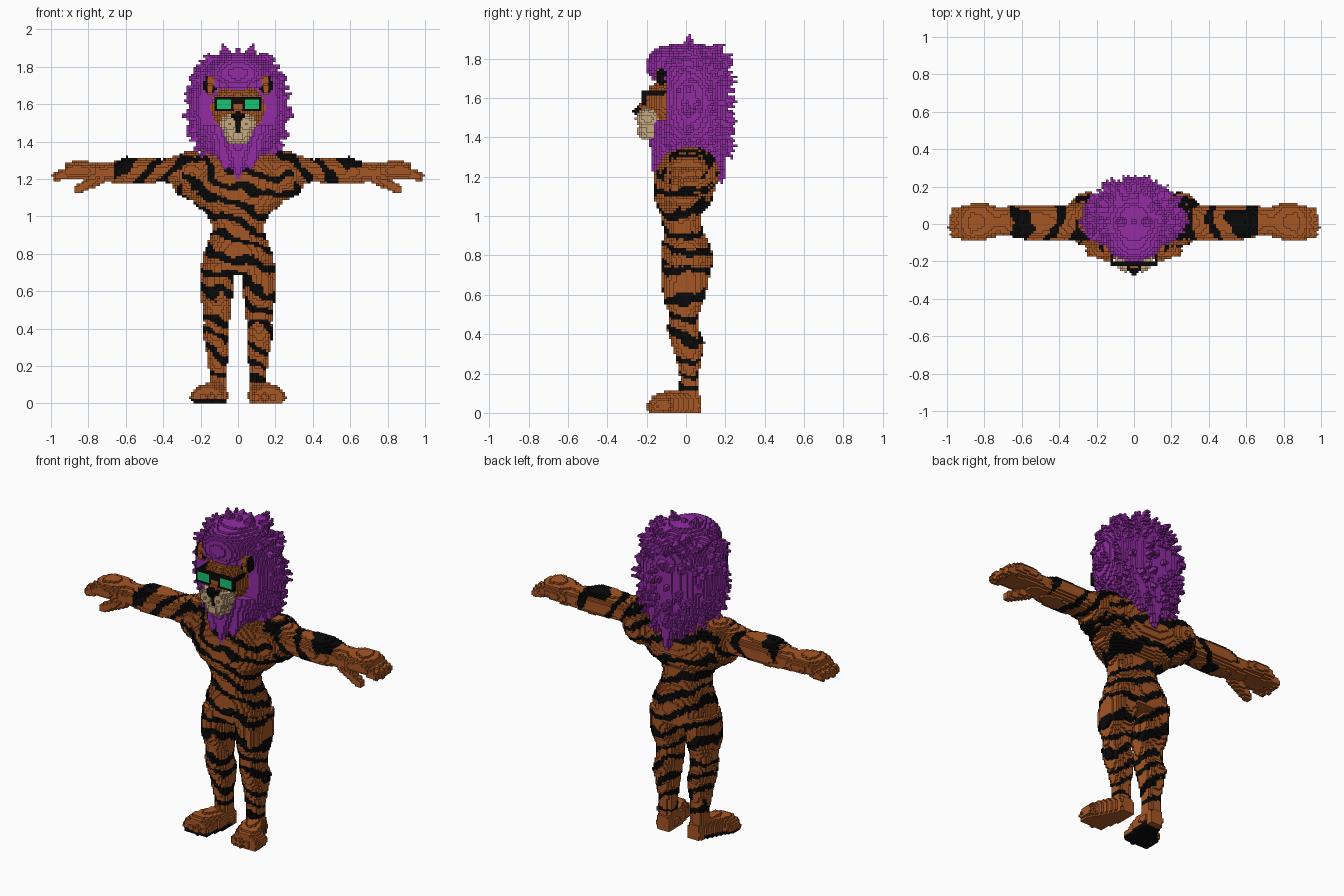
import bpy, bmesh, math, random
from mathutils import Vector, noise

if "Cube" in bpy.data.objects:
    bpy.data.objects.remove(bpy.data.objects["Cube"])

S = 0.0125            # block size
random.seed(4)
owner = {}            # cell -> (part, colour)

COLOURS = {"orange_fur": (0.38, 0.095, 0.018), "black": (0.003, 0.003, 0.003),
           "purple_hair": (0.29, 0.025, 0.37), "cream_fur": (0.58, 0.40, 0.22),
           "green_lens": (0.008, 0.55, 0.17)}
MATS = {}
for n, c in COLOURS.items():
    MATS[n] = bpy.data.materials.new(n)
    MATS[n].diffuse_color = (*c, 1)
NAMES = list(COLOURS)


# ---- block-filling helpers: each returns a set of grid cells ----
def fill(lo, hi, test):
    r = [range(math.floor(a / S), math.ceil(b / S) + 1) for a, b in zip(lo, hi)]
    return {(i, j, k) for i in r[0] for j in r[1] for k in r[2]
            if k >= 0 and test((i + .5) * S, (j + .5) * S, (k + .5) * S)}


def ball(c, r):
    return fill([a - b for a, b in zip(c, r)], [a + b for a, b in zip(c, r)],
                lambda *p: sum(((p[n] - c[n]) / r[n]) ** 2 for n in range(3)) <= 1)


def box(lo, hi):
    return fill(lo, hi, lambda *p: all(lo[n] < p[n] < hi[n] for n in range(3)))


def limb(a, b, ra, rb):
    """Tapered capsule from a to b."""
    a, b = Vector(a), Vector(b)
    d, m = b - a, max(ra, rb)

    def test(*p):
        p = Vector(p)
        t = min(1, max(0, (p - a).dot(d) / d.length_squared))
        return (p - a - d * t).length <= ra + (rb - ra) * t
    return fill([min(x, y) - m for x, y in zip(a, b)],
                [max(x, y) + m for x, y in zip(a, b)], test)


def section(rows, h):
    for p, q in zip(rows, rows[1:]):
        if p[0] <= h <= q[0]:
            t = (h - p[0]) / (q[0] - p[0])
            return [u + (v - u) * t for u, v in zip(p[1:], q[1:])]


def loft(axis, rows, power=2.2):
    """Oval sections (position, centre a, centre b, radius a, radius b) along an axis."""
    ia, ib = [n for n in range(3) if n != axis]
    lo, hi = [0] * 3, [0] * 3
    lo[axis], hi[axis] = rows[0][0], rows[-1][0]
    for ax, c in ((ia, 1), (ib, 2)):
        lo[ax] = min(r[c] - r[c + 2] for r in rows)
        hi[ax] = max(r[c] + r[c + 2] for r in rows)

    def test(*p):
        s = section(rows, p[axis])
        return s and abs((p[ia] - s[0]) / s[2]) ** power + abs((p[ib] - s[1]) / s[3]) ** power <= 1
    return fill(lo, hi, test)


def both(cells):
    return cells | {(-1 - i, j, k) for i, j, k in cells}


def paint(part, cells, colour):
    for c in cells:
        p = [(v + .5) * S for v in c]
        owner[c] = (part, colour(*p) if callable(colour) else colour)


# ---- stripe rule ----
def stripes(x, y, z):
    w = noise.noise(Vector((x * 5, y * 4, z * 5))) + .4 * noise.noise(Vector((x * 13, y * 13, z * 13)))
    if abs(x) > .66:
        return "orange_fur"
    if z < .11:
        return "black" if x < 0 and z < .03 and y < .04 else "orange_fur"
    if abs(x) > .3:
        phase = (abs(x) + .9 * (z - 1.24)) / .15 + .6 * w
    else:
        phase = (z + .35 * x) / .105 + .8 * w
    return "black" if math.sin(math.tau * phase) > .3 else "orange_fur"


# torso
paint("torso", loft(2, [(.69, 0, .01, .18, .115), (.8, 0, .005, .187, .135), (.86, 0, 0, .16, .12),
                        (.9, 0, -.008, .145, .107), (.96, 0, -.02, .14, .1), (1.01, 0, -.025, .165, .105),
                        (1.06, 0, -.015, .23, .14), (1.13, 0, -.008, .275, .155), (1.2, 0, 0, .285, .168),
                        (1.3, 0, .01, .25, .14), (1.36, 0, .02, .16, .1)]), stripes)
# legs
paint("legs", both(loft(2, [(.08, .108, .015, .048, .048), (.18, .108, .015, .048, .046),
                            (.28, .11, .015, .06, .066), (.36, .116, .01, .07, .086),
                            (.43, .114, -.018, .067, .08), (.5, .112, -.012, .075, .073),
                            (.58, .116, -.01, .086, .108), (.65, .116, -.005, .086, .115),
                            (.75, .1, .005, .095, .125)])), stripes)
# feet with toes
feet = loft(1, [(-.17, .165, .03, .075, .055), (-.13, .16, .04, .08, .065),
                (-.05, .13, .045, .073, .065), (.03, .108, .045, .053, .065), (.072, .103, .035, .04, .055)], 2.6)
for n in range(4):
    feet |= limb((.11 + n * .036, -.1, .04), (.10 + n * .043, -.172 + .012 * abs(n - 1), .032), .035, .028)
paint("feet", both(feet), stripes)
# arms with round shoulders
arm = ball((.245, .025, 1.22), (.12, .145, .13))
arm |= loft(0, [(.2, .02, 1.23, .12, .11), (.3, .01, 1.243, .1, .088), (.4, .008, 1.245, .092, .06),
                (.5, .006, 1.246, .094, .07), (.6, .01, 1.245, .09, .074), (.68, .015, 1.234, .078, .052),
                (.76, .016, 1.235, .075, .046)])
paint("arms", both(arm), stripes)
# hands, fingers and thumbs
hand = loft(0, [(.72, .016, 1.234, .072, .044), (.8, .014, 1.245, .098, .05),
                (.87, .008, 1.25, .1, .05), (.93, .005, 1.24, .085, .04)])
for y in (-.06, -.015, .03, .072):
    hand |= limb((.87, y, 1.25), (.976 - abs(y) * .25, y * .9, 1.213), .03, .023)
hand |= limb((.74, -.035, 1.205), (.855, -.055, 1.145), .034, .024)
paint("hands", both(hand), "orange_fur")

# mane: body, beard, back locks
MANE = [(1.27, 0, .03, .11, .16), (1.36, 0, .02, .2, .18), (1.45, 0, .02, .24, .19), (1.55, 0, .02, .262, .19),
        (1.65, 0, .02, .258, .19), (1.75, 0, .01, .225, .185), (1.83, 0, .01, .155, .15), (1.88, 0, 0, .07, .08)]
mane = loft(2, MANE, 2)
mane |= limb((0, -.08, 1.42), (0, -.155, 1.21), .12, .014)
mane |= both(limb((.09, -.07, 1.42), (.07, -.14, 1.27), .08, .015))
mane |= limb((0, .12, 1.4), (0, .18, 1.18), .1, .015)
mane |= both(limb((.1, .11, 1.42), (.08, .17, 1.25), .09, .012))
# outline spikes
for x, z in ((.08, 1.915), (.16, 1.87), (.215, 1.79), (.255, 1.73), (.285, 1.655),
             (.3, 1.535), (.275, 1.43), (.235, 1.36)):
    mane |= both(limb((x * .7, .01, 1.55 + (z - 1.55) * .75), (x, .015, z), .06, .006))
mane |= limb((0, 0, 1.8), (0, .02, 1.89), .05, .008)
# tufts over the sides and back
for n in range(170):
    z, a = random.uniform(1.32, 1.84), math.radians(random.uniform(-25, 205))
    cx, cy, rx, ry = section(MANE, z)
    ux, uy = math.cos(a), math.sin(a)
    out = random.uniform(.02, .042) + .02 * max(0, uy)
    tip = (ux * (rx + out * .8), min(.262, cy + uy * (ry + out)), z + (z - 1.6) * .15)
    mane |= limb((ux * rx * .85, cy + uy * ry * .85, z), tip, .032, .005)
# opening for the face
mane = {c for c in mane if not ((c[1] + .5) * S < -.105 and 1.49 < (c[2] + .5) * S < 1.685)}
paint("mane", mane, "purple_hair")

# head and nose bridge
paint("head", ball((0, -.06, 1.58), (.15, .135, .135)) | limb((0, -.15, 1.62), (0, -.195, 1.555), .05, .045),
      "orange_fur")
# forelock over the brow
lock = ball((0, -.1, 1.765), (.15, .1, .1))
paint("mane", {c for c in lock if (c[2] + .5) * S > 1.665 + .3 * abs(c[0] + .5) * S}, "purple_hair")
# muzzle with painted mouth line
muzzle = both(ball((.045, -.195, 1.495), (.055, .062, .05))) | ball((0, -.18, 1.435), (.072, .07, .052))
paint("muzzle", muzzle, lambda x, y, z: "black" if abs(x) < S and 1.45 < z < 1.53 and y < -.2 else "cream_fur")
paint("nose", ball((0, -.24, 1.535), (.036, .03, .024)), "black")
# ears
paint("ears", both(ball((.15, -.125, 1.705), (.037, .032, .052))),
      lambda x, y, z: "black" if abs(x) > .165 or (abs(x) < .135 and z < 1.7) else "orange_fur")
# glasses: frame, temples, lenses
frame = box((-.125, -.225, 1.5625), (.125, -.2, 1.6375)) - box((-.025, -.25, 1.55), (.025, -.15, 1.6))
frame |= both(box((.1125, -.2125, 1.6125), (.125, -.1, 1.6375)))
paint("glasses_frame", frame, "black")
paint("lenses", both(box((.0375, -.225, 1.575), (.1125, -.2, 1.625))), "green_lens")

# ---- turn the cells into block surfaces, one object per part ----
for part in dict.fromkeys(p for p, _ in owner.values()):
    bm, verts = bmesh.new(), {}
    mesh = bpy.data.meshes.new(part)
    used = []
    for cell, (p, colour) in owner.items():
        if p != part:
            continue
        if colour not in used:
            used.append(colour)
            mesh.materials.append(MATS[colour])
        for d in range(3):
            for s in (0, 1):
                near = list(cell)
                near[d] += 2 * s - 1
                if tuple(near) in owner:
                    continue
                quad = []
                for u, v in ((0, 0), (1, 0), (1, 1), (0, 1)):
                    q = list(cell)
                    q[d] += s
                    q[(d + 1) % 3] += u
                    q[(d + 2) % 3] += v
                    q = tuple(q)
                    if q not in verts:
                        verts[q] = bm.verts.new([w * S for w in q])
                    quad.append(verts[q])
                f = bm.faces.new(quad if s else quad[::-1])
                f.material_index = used.index(colour)
    bm.to_mesh(mesh)
    bm.free()
    bpy.context.collection.objects.link(bpy.data.objects.new(part, mesh))

for m in bpy.data.materials:
    if m.users and not m.is_grease_pencil:
        m.use_nodes = True
        m.node_tree.nodes["Principled BSDF"].inputs["Base Color"].default_value = m.diffuse_color
